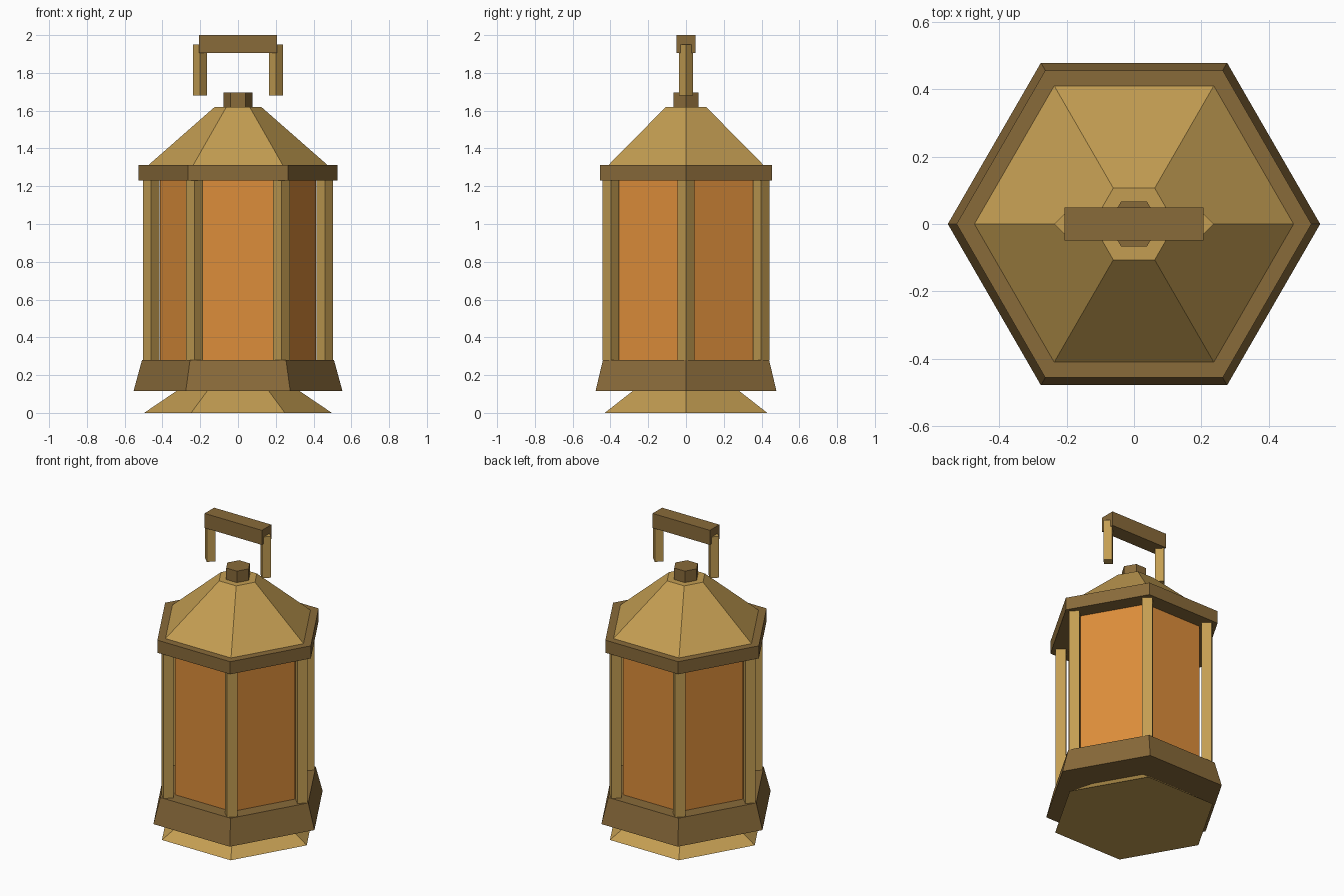
import bpy, math

if "Cube" in bpy.data.objects:
    bpy.data.objects.remove(bpy.data.objects["Cube"])


def material(name, rgb):
    m = bpy.data.materials.new(name)
    m.diffuse_color = (*rgb, 1.0)
    m.use_nodes = True
    m.node_tree.nodes["Principled BSDF"].inputs["Base Color"].default_value = m.diffuse_color
    return m


BRASS = material("brass", (0.55, 0.34, 0.085))
BRONZE = material("dark bronze", (0.25, 0.145, 0.042))
AMBER = material("amber glass", (0.72, 0.27, 0.043))


def frustum(name, sides, r_bottom, r_top, z0, z1, mat, x=0.0, y=0.0):
    """Closed n-sided prism or frustum with its first corner on +x."""
    ring = [(math.cos(math.tau * i / sides), math.sin(math.tau * i / sides))
            for i in range(sides)]
    verts = [(c * r_bottom, s * r_bottom, z0) for c, s in ring]
    verts += [(c * r_top, s * r_top, z1) for c, s in ring]
    faces = [(i, (i + 1) % sides, (i + 1) % sides + sides, i + sides)
             for i in range(sides)]
    faces += [tuple(reversed(range(sides))), tuple(range(sides, 2 * sides))]
    mesh = bpy.data.meshes.new(name)
    mesh.from_pydata(verts, [], faces)
    mesh.materials.append(mat)
    ob = bpy.data.objects.new(name, mesh)
    ob.location = (x, y, 0)
    bpy.context.collection.objects.link(ob)
    return ob


# Base
frustum("foot", 6, 0.497, 0.29, 0.0, 0.14, BRASS)
frustum("base_skirt", 6, 0.553, 0.508, 0.115, 0.28, BRONZE)

# Glass body and corner posts
frustum("glass", 6, 0.413, 0.413, 0.28, 1.23, AMBER)
for i in range(6):
    a = math.tau * i / 6
    frustum(f"corner_post_{i + 1}", 4, 0.044, 0.044, 0.28, 1.23, BRASS,
            0.46 * math.cos(a), 0.46 * math.sin(a))

# Roof
frustum("roof_rim", 6, 0.527, 0.527, 1.23, 1.312, BRONZE)
frustum("roof", 6, 0.474, 0.123, 1.312, 1.62, BRASS)
frustum("roof_knob", 6, 0.077, 0.077, 1.62, 1.695, BRONZE)

# Handle
for side, x in (("left", -0.2), ("right", 0.2)):
    frustum(f"handle_post_{side}", 4, 0.037, 0.037, 1.68, 1.95, BRASS, x)

bpy.ops.mesh.primitive_cube_add(size=1, location=(0, 0, 1.9525))
bar = bpy.context.object
bar.name = "handle_bar"
bar.scale = (0.414, 0.098, 0.095)
bar.data.materials.append(BRONZE)
